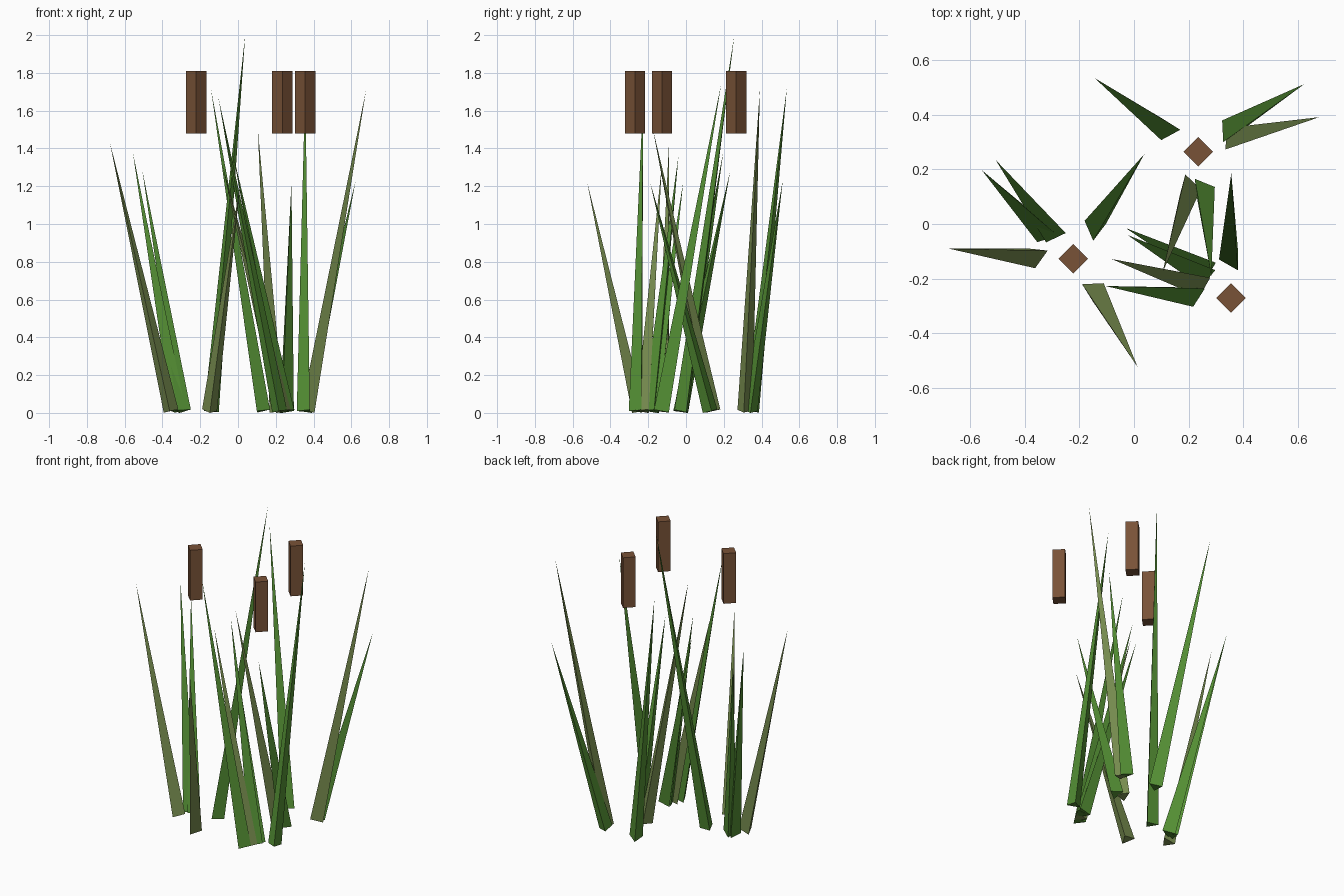
import bpy
import bmesh
from math import cos, sin, radians, pi
from mathutils import Vector

cube = bpy.data.objects.get("Cube")
if cube:
    bpy.data.objects.remove(cube, do_unlink=True)


def make_material(name, colour):
    mat = bpy.data.materials.new(name)
    mat.use_nodes = True
    mat.diffuse_color = (*colour, 1)
    mat.node_tree.nodes["Principled BSDF"].inputs["Base Color"].default_value = (*colour, 1)
    return mat


green = make_material("leaf green", (0.09, 0.28, 0.035))
olive = make_material("olive green", (0.19, 0.27, 0.08))
brown = make_material("seed head brown", (0.19, 0.085, 0.038))


def add_object(name, bm, material):
    """Turn a bmesh into a flat shaded object with one material."""
    bmesh.ops.recalc_face_normals(bm, faces=bm.faces)
    mesh = bpy.data.meshes.new(name)
    bm.to_mesh(mesh)
    bm.free()
    mesh.materials.append(material)
    obj = bpy.data.objects.new(name, mesh)
    bpy.context.collection.objects.link(obj)
    return obj


def add_blade(name, base, tip, turn, material, radius=0.046):
    """Three-sided spike whose base is square to its leaning axis."""
    foot, top = Vector((*base, 0.01)), Vector(tip)
    lean = Vector((0, 0, 1)).rotation_difference(top - foot)
    bm = bmesh.new()
    ring = []
    for side in range(3):
        angle = radians(turn) + side * 2 * pi / 3
        corner = foot + lean @ Vector((radius * cos(angle), radius * sin(angle), 0))
        ring.append(bm.verts.new(corner))
    point = bm.verts.new(top)
    bm.faces.new(ring)
    for side in range(3):
        bm.faces.new((ring[side], ring[(side + 1) % 3], point))
    return add_object(name, bm, material)


def add_seed_head(name, x, y, bottom=1.48, top=1.81, reach=0.054):
    """Square block turned so that its corners face the axes."""
    bm = bmesh.new()
    ring = [bm.verts.new((x + reach * cos(k * pi / 2), y + reach * sin(k * pi / 2), bottom))
            for k in range(4)]
    face = bm.faces.new(ring)
    grown = bmesh.ops.extrude_face_region(bm, geom=[face], use_keep_orig=True)["geom"]
    bmesh.ops.translate(bm, vec=(0, 0, top - bottom),
                        verts=[v for v in grown if isinstance(v, bmesh.types.BMVert)])
    return add_object(name, bm, brown)


# Each clump: seed head position, then blades as base, tip, turn, material
clumps = {
    "left_rear": ((0.235, 0.265), [
        ((.124, .346), (-.144, .534, 1.72), 118, green),
        ((.347, .34), (.623, .512, 1.23), 2, green),
        ((.36, .31), (.678, .391, 1.71), -5, olive),
        ((.2, .138), (.105, -.175, 1.5), 225, olive),
        ((.25, .13), (.283, -.19, 1.22), 247, green)]),
    "right": ((-0.222, -0.127), [
        ((-.144, -.016), (.038, .256, 2), 23, green),
        ((-.295, -.03), (-.506, .234, 1.28), 115, green),
        ((-.322, -.033), (-.557, .197, 1.38), 106, green),
        ((-.357, -.116), (-.678, -.09, 1.43), 144, olive),
        ((-.15, -.241), (.013, -.523, 1.22), 272, olive)]),
    "left_front": ((0.355, -0.27), [
        ((.357, -.13), (.356, .186, 1.74), 60, green),
        ((.26, -.165), (-.03, -.015, 1.22), 150, green),
        ((.255, -.185), (-.024, -.04, 1.36), 140, green),
        ((.24, -.22), (-.082, -.128, 1.31), 150, olive),
        ((.219, -.257), (-.104, -.227, 1.67), 147, green)]),
}

for clump, (centre, blades) in clumps.items():
    add_seed_head(f"{clump}_seed_head", *centre)
    for number, (base, tip, turn, material) in enumerate(blades, 1):
        add_blade(f"{clump}_blade_{number}", base, tip, turn, material)
